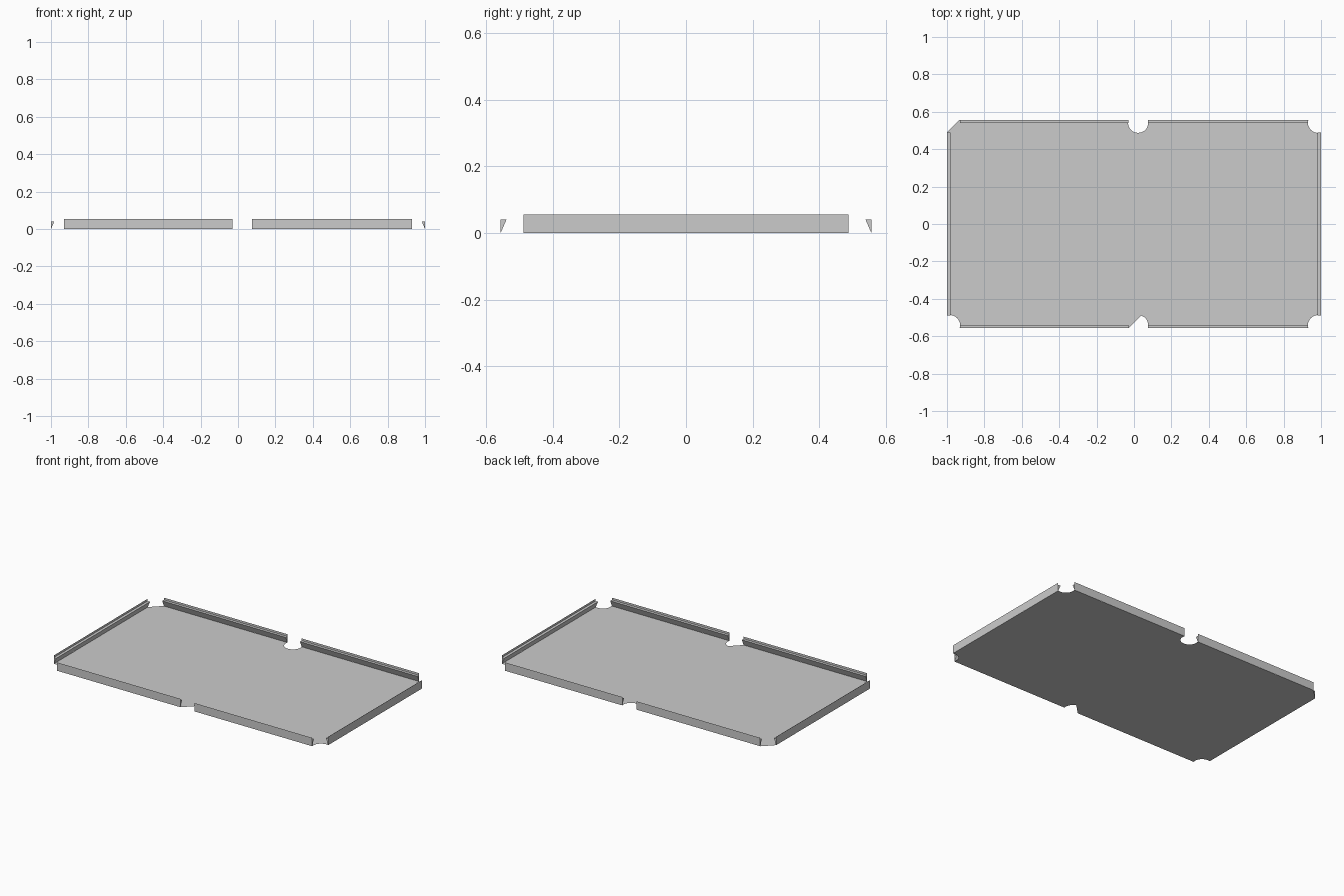
import bpy, bmesh
from math import radians, cos, sin
from mathutils import Vector

if "Cube" in bpy.data.objects:
    bpy.data.objects.remove(bpy.data.objects["Cube"])

HX, HY = 1.0, 0.557          # half length and half width of the bed
R, CX, CY = 0.054, 0.984, 0.541   # pocket radius and corner pocket centre
MID = 0.022                  # x of the middle pockets
LIP_IN, Z_TOP, Z_LIP = 0.018, 0.041, 0.055


def finish(bm, name):
    mesh = bpy.data.meshes.new(name)
    bm.to_mesh(mesh)
    bm.free()
    obj = bpy.data.objects.new(name, mesh)
    bpy.context.collection.objects.link(obj)
    return obj


def arc(cx, cy, a0, a1, n=12):
    pts = []
    for i in range(n + 1):
        a = radians(a0 + (a1 - a0) * i / n)
        x, y = cx + R * cos(a), cy + R * sin(a)
        pts.append((max(-HX, min(HX, x)), max(-HY, min(HY, y))))
    return pts


# Flat bed with six pocket cut-outs, walked counter-clockwise
T = 17.2
outline = (arc(CX, CY, 270 + T, 180 - T)
           + arc(MID, CY, 360 + T, 180 - T)
           + arc(-CX, CY, 360 + T, 270 - T)
           + arc(-CX, -CY, 450 + T, 360 - T)
           + arc(MID, -CY, 540 + T, 360 - T)
           + arc(CX, -CY, 540 + T, 450 - T))
bm = bmesh.new()
bed = bm.faces.new([bm.verts.new((x, y, 0)) for x, y in outline])
bmesh.ops.triangulate(bm, faces=[bed])
finish(bm, "table_bed")


# Cushion: wedge section along an edge, with a thin upright lip behind it
def cushion(name, start, end, inward):
    bm = bmesh.new()
    inward = Vector((*inward, 0))
    rings = []
    for p in (start, end):
        base = Vector((*p, 0))
        rings.append([bm.verts.new(base + inward * d + Vector((0, 0, z)))
                      for d, z in ((0, 0), (LIP_IN, Z_TOP), (0, Z_TOP), (0, Z_LIP))])
    a, b = rings
    for i, j in ((0, 1), (1, 2), (2, 0)):
        bm.faces.new((a[i], a[j], b[j], b[i]))
    bm.faces.new(a[2::-1])
    bm.faces.new(b[:3])
    bmesh.ops.recalc_face_normals(bm, faces=bm.faces)
    bm.faces.new((a[2], b[2], b[3], a[3]))
    finish(bm, name)


corner_x, corner_y, gap = 0.93, 0.488, 0.052
for s, side in ((-1, "front"), (1, "back")):
    cushion(side + "_left_cushion", (-corner_x, s * HY), (MID - gap, s * HY), (0, -s))
    cushion(side + "_right_cushion", (MID + gap, s * HY), (corner_x, s * HY), (0, -s))
for s, side in ((-1, "left"), (1, "right")):
    cushion(side + "_end_cushion", (s * HX, -corner_y), (s * HX, corner_y), (-s, 0))
